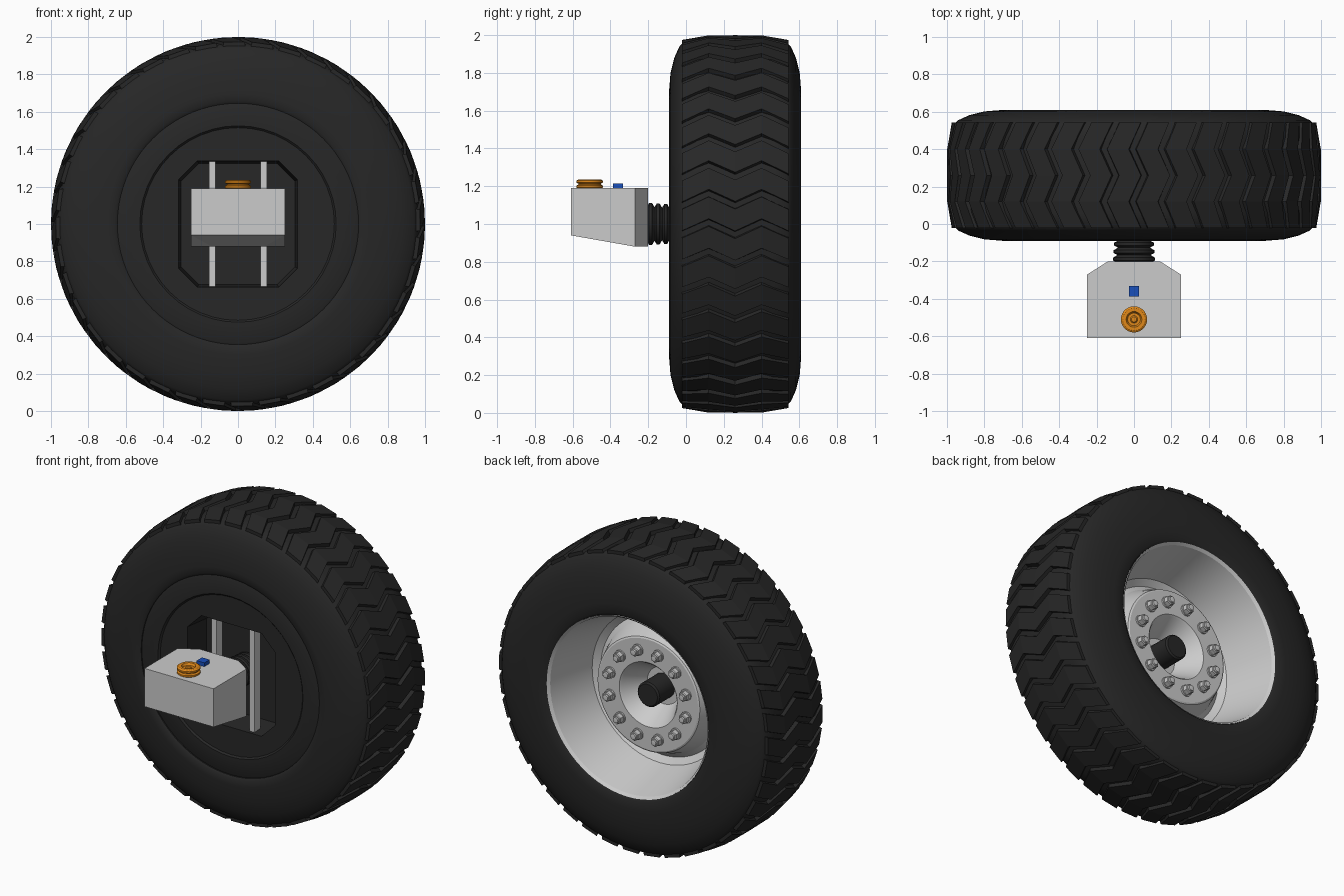
import bpy, bmesh, math
from mathutils import Matrix, Vector

if "Cube" in bpy.data.objects:
    bpy.data.objects.remove(bpy.data.objects["Cube"])

MID = 0.26          # middle of the tyre along y
HUB = Vector((0, 0, 1))


def material(name, rgb):
    m = bpy.data.materials.new(name)
    m.diffuse_color = (*rgb, 1)
    m.use_nodes = True
    m.node_tree.nodes["Principled BSDF"].inputs["Base Color"].default_value = m.diffuse_color
    return m


BLACK = material("black_rubber", (0.02, 0.02, 0.02))
ORANGE = material("orange", (0.75, 0.25, 0.01))
BLUE = material("blue", (0.01, 0.08, 0.5))


def finish(name, bm, mat=None, smooth=None):
    bmesh.ops.remove_doubles(bm, verts=bm.verts, dist=1e-5)
    bmesh.ops.recalc_face_normals(bm, faces=bm.faces)
    me = bpy.data.meshes.new(name)
    bm.to_mesh(me)
    bm.free()
    ob = bpy.data.objects.new(name, me)
    bpy.context.collection.objects.link(ob)
    if mat:
        me.materials.append(mat)
    bpy.ops.object.select_all(action='DESELECT')
    ob.select_set(True)
    bpy.context.view_layer.objects.active = ob
    if smooth:
        bpy.ops.object.shade_smooth_by_angle(angle=math.radians(smooth))
    return ob


def lathe(bm, profile, segs, centre=HUB, axis='Y', closed=False):
    """Turn (radius, position along axis) points around an axis."""
    rings = []
    for r, a in profile:
        ring = []
        for i in range(segs):
            t = 2 * math.pi * i / segs
            u, v = r * math.sin(t), r * math.cos(t)
            p = Vector((u, a, v)) if axis == 'Y' else Vector((u, v, a))
            ring.append(bm.verts.new(p + centre))
        rings.append(ring)
    pairs = list(zip(rings, rings[1:]))
    if closed:
        pairs.append((rings[-1], rings[0]))
    for p, q in pairs:
        for i in range(segs):
            j = (i + 1) % segs
            bm.faces.new((p[i], p[j], q[j], q[i]))


def turned(name, profile, segs, mat=None, smooth=35, **kw):
    bm = bmesh.new()
    lathe(bm, profile, segs, **kw)
    return finish(name, bm, mat, smooth)


def prism(bm, bottom, top):
    """Solid between two matching loops of points."""
    b = [bm.verts.new(p) for p in bottom]
    t = [bm.verts.new(p) for p in top]
    n = len(b)
    bm.faces.new(b)
    bm.faces.new(t)
    for i in range(n):
        bm.faces.new((b[i], b[(i + 1) % n], t[(i + 1) % n], t[i]))


def box(name, size, loc, mat=None):
    bm = bmesh.new()
    bmesh.ops.create_cube(bm, size=1, matrix=Matrix.Translation(loc) @ Matrix.Diagonal((*size, 1)))
    return finish(name, bm, mat)


# Tyre body: half profile mirrored about the middle
half = [(0.645, -0.08), (0.66, -0.09), (0.70, -0.09), (0.80, -0.082),
        (0.88, -0.062), (0.94, -0.035), (0.96, -0.015), (0.975, 0.06)]
back = [(r, 2 * MID - y) for r, y in reversed(half[1:])]
turned("tyre", half + back + [(0.60, 0.61), (0.585, 0.60), (0.585, 0.5), (0.645, 0.3)],
       80, BLACK, closed=True)

# Zigzag tread blocks
N = 40
pitch = 2 * math.pi / N
stations = [(-0.022, 0.975, 0.065), (0.12, 0.999, 0.0), (MID, 1.0, 0.065),
            (0.40, 0.999, 0.0), (0.542, 0.975, 0.065)]
bm = bmesh.new()
for k in range(N):
    rows = []
    for y, r, off in stations:
        row = []
        for rad, f in ((r - 0.04, 0.03), (r, 0.08), (r, 0.82), (r - 0.04, 0.87)):
            t = (k + f) * pitch + off
            row.append(bm.verts.new((rad * math.sin(t), y, 1 + rad * math.cos(t))))
        rows.append(row)
    for p, q in zip(rows, rows[1:]):
        for i in range(4):
            j = (i + 1) % 4
            bm.faces.new((p[i], p[j], q[j], q[i]))
    bm.faces.new(rows[0])
    bm.faces.new(rows[-1])
finish("tread_blocks", bm, BLACK)

# Black inner cover with an eight-sided pocket cut into it
cover = turned("inner_cover", [(0, -0.068), (0.515, -0.068), (0.525, -0.078), (0.635, -0.078),
                               (0.65, -0.07), (0.65, 0.17), (0, 0.17)], 48, BLACK)
octagon = [(sx * x, 1 + sz * z) for sx, sz, pts in (
    (1, 1, ((0.32, 0.24), (0.22, 0.34))), (-1, 1, ((0.22, 0.34), (0.32, 0.24))),
    (-1, -1, ((0.32, 0.24), (0.22, 0.34))), (1, -1, ((0.22, 0.34), (0.32, 0.24)))) for x, z in pts]
bm = bmesh.new()
prism(bm, [(x * 1.02, -0.2, 1 + (z - 1) * 1.02) for x, z in octagon],
      [(x * 0.95, 0.11, 1 + (z - 1) * 0.95) for x, z in octagon])
cutter = finish("pocket_cutter", bm)
cutter.hide_render = True
bpy.context.view_layer.objects.active = cover
mod = cover.modifiers.new("pocket", 'BOOLEAN')
mod.operation = 'DIFFERENCE'
mod.solver = 'EXACT'
mod.object = cutter
bpy.ops.object.select_all(action='DESELECT')
cover.select_set(True)
bpy.ops.object.modifier_apply(modifier=mod.name)
bpy.data.objects.remove(cutter)

# Upright rails across the pocket
for side, sx in (("left", -1), ("right", 1)):
    box(side + "_rail", (0.036, 0.06, 0.67), (sx * 0.137, -0.02, 1.0))

# Rim dish with raised hub face and a conical centre
turned("rim", [(0.585, 0.605), (0.57, 0.59), (0.53, 0.43), (0.49, 0.27), (0.45, 0.24), (0.42, 0.26),
               (0.37, 0.385), (0.36, 0.39), (0.21, 0.39), (0.20, 0.38), (0.12, 0.23), (0, 0.23)], 64,
       smooth=25)

# Wheel nuts: round washer, six-sided nut, domed tip
bm = bmesh.new()
for k in range(12):
    t = 2 * math.pi * (k + 0.5) / 12
    c = HUB + Vector((0.285 * math.sin(t), 0.388, 0.285 * math.cos(t)))
    lathe(bm, [(0.037, 0), (0.037, 0.012), (0, 0.012)], 16, c)
    lathe(bm, [(0.032, 0.01), (0.032, 0.04), (0.027, 0.045), (0, 0.045)], 6, c)
    lathe(bm, [(0.02, 0.044), (0.018, 0.055), (0, 0.058)], 12, c)
finish("wheel_nuts", bm, smooth=30)

# Axle end showing in the rim
turned("axle_end", [(0, 0.2), (0.08, 0.2), (0.08, 0.385), (0.07, 0.395), (0, 0.395)], 24, BLACK)

# Ribbed bellows between box and wheel
ribs = [(0, -0.21)]
for k in range(8):
    y = -0.205 + k * 0.04
    r = 0.112 - 0.003 * k
    ribs += [(r - 0.018, y), (r, y + 0.01), (r, y + 0.025), (r - 0.018, y + 0.035)]
turned("bellows", ribs + [(0, 0.12)], 32, BLACK)

# Grey housing: tapered plan, sloping underside
plan = [(-0.25, -0.61, 0.94), (0.25, -0.61, 0.94), (0.25, -0.27, 0.88),
        (0.14, -0.2, 0.88), (-0.14, -0.2, 0.88), (-0.25, -0.27, 0.88)]
bm = bmesh.new()
prism(bm, plan, [(x, y, 1.19) for x, y, z in plan])
bmesh.ops.triangulate(bm, faces=[f for f in bm.faces if len(f.verts) > 4])
finish("housing", bm)

# Orange grooved cap and blue plug on top
turned("orange_cap", [(0, 1.185), (0.06, 1.185), (0.07, 1.193), (0.07, 1.203), (0.06, 1.209),
                      (0.06, 1.214), (0.07, 1.219), (0.07, 1.229), (0.06, 1.236), (0.042, 1.236),
                      (0.034, 1.222), (0.02, 1.222), (0.014, 1.228), (0, 1.228)],
       28, ORANGE, centre=Vector((0, -0.51, 0)), axis='Z')
box("blue_plug", (0.055, 0.055, 0.03), (0, -0.36, 1.2), BLUE)
